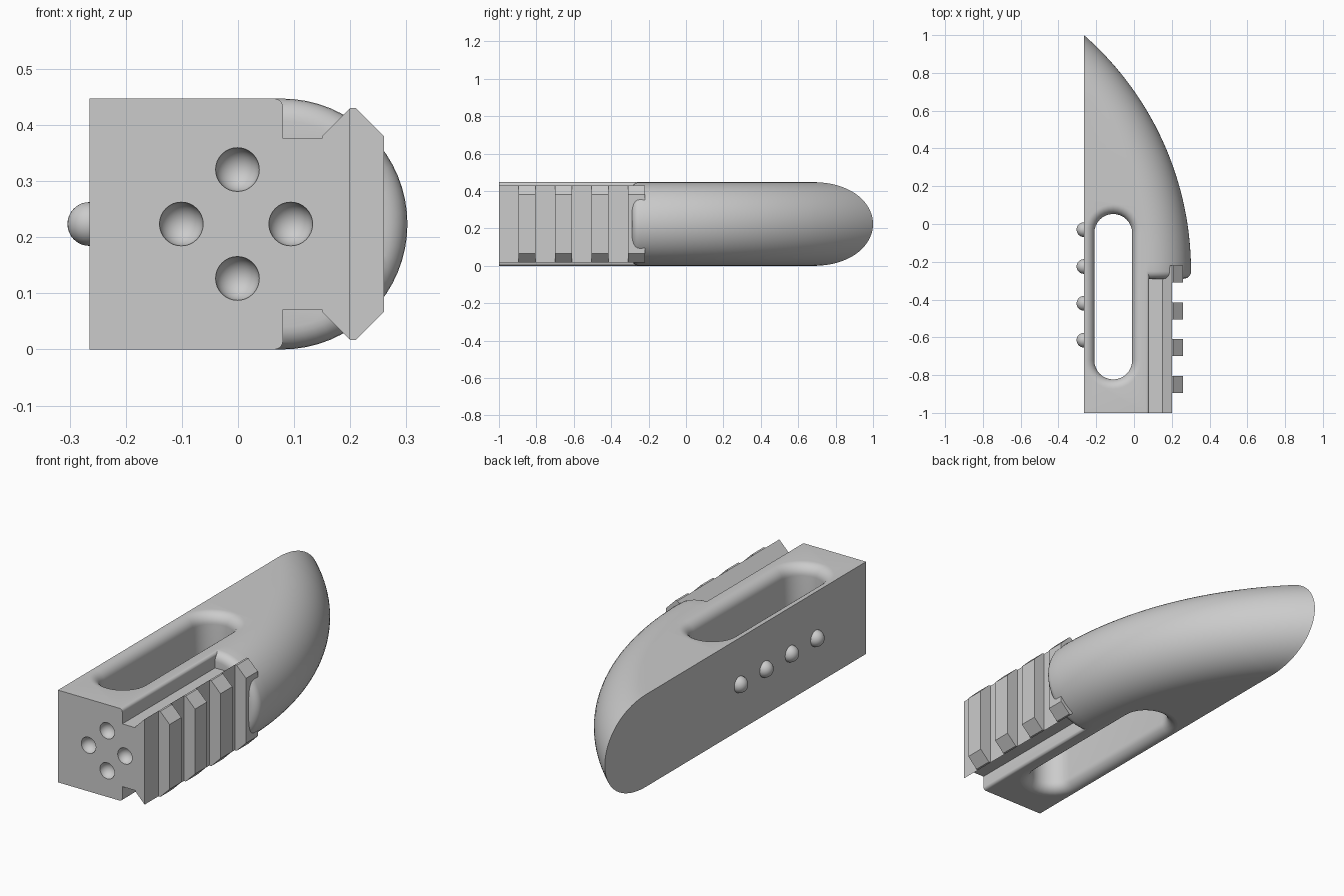
import bpy, bmesh
from math import sin, cos, pi, sqrt, hypot, acos
from mathutils import Matrix

if "Cube" in bpy.data.objects:
    bpy.data.objects.remove(bpy.data.objects["Cube"])

grey = bpy.data.materials.new("plain grey")
grey.use_nodes = True
GREY = (0.6, 0.6, 0.6, 1)
grey.diffuse_color = GREY
grey.node_tree.nodes["Principled BSDF"].inputs["Base Color"].default_value = GREY

LEFT = -0.265           # flat side
R = 0.2235              # half height and rounding radius
MID = R
BACK, TIP = -0.25, 1.0  # where the curved nose starts and ends
FILLET = 0.04
OUTER = 0.302
ARC = ((OUTER - LEFT) ** 2 + (TIP - BACK) ** 2) / (2 * (OUTER - LEFT))
CX = OUTER - ARC        # centre of the long arc


def finish(name, bm):
    bmesh.ops.recalc_face_normals(bm, faces=bm.faces)
    mesh = bpy.data.meshes.new(name)
    bm.to_mesh(mesh)
    bm.free()
    mesh.materials.append(grey)
    obj = bpy.data.objects.new(name, mesh)
    bpy.context.collection.objects.link(obj)
    return obj


def loft(name, rings):
    bm = bmesh.new()
    loops = [[bm.verts.new(p) for p in ring] for ring in rings]
    for a, b in zip(loops, loops[1:]):
        for i in range(len(a)):
            j = (i + 1) % len(a)
            bm.faces.new((a[i], a[j], b[j], b[i]))
    bm.faces.new(loops[0])
    bm.faces.new(loops[-1])
    bmesh.ops.remove_doubles(bm, verts=bm.verts, dist=1e-5)
    return finish(name, bm)


def prism(name, half, y0, y1):
    """Extrude along y an outline given by its upper half (x, height over middle)."""
    outline = half + [(x, -h) for x, h in reversed(half)]
    return loft(name, [[(x, y, MID + h) for x, h in outline] for y in (y0, y1)])


def ball(name, centre, radius):
    bm = bmesh.new()
    bmesh.ops.create_uvsphere(bm, u_segments=32, v_segments=16, radius=radius,
                              matrix=Matrix.Translation(centre))
    return finish(name, bm)


def activate(obj):
    bpy.ops.object.select_all(action="DESELECT")
    obj.select_set(True)
    bpy.context.view_layer.objects.active = obj


def combine(target, other, operation):
    activate(target)
    mod = target.modifiers.new("cut", "BOOLEAN")
    mod.operation, mod.solver, mod.object = operation, "EXACT", other
    bpy.ops.object.modifier_apply(modifier=mod.name)
    bpy.data.objects.remove(other)


def smooth(obj):
    activate(obj)
    bpy.ops.object.shade_smooth_by_angle(angle=0.5)


def nose_ring(y, inset=0.0, n=32):
    """D-shaped section of the curved nose, clipped by the flat side."""
    dy = max(0, y - BACK)
    r = R - inset
    reach = (hypot(LEFT - CX, dy) - (ARC - R)) / r
    top = acos(min(1, max(0, reach)))
    ring = [(LEFT, y, MID - r * sin(top))]
    for i in range(n + 1):
        t = top * (2 * i / n - 1)
        rho = ARC - R + r * cos(t)
        x = CX + sqrt(max(0, rho * rho - dy * dy))
        ring.append((max(x, LEFT), y, MID + r * sin(t)))
    return ring + [(LEFT, y, MID + r * sin(top))]


# Curved nose with a rounded rear edge
rings = []
for i in range(7):
    a = i / 6 * pi / 2
    rings.append(nose_ring(BACK - FILLET * cos(a), FILLET * (1 - sin(a))))
ys = [BACK + (TIP - BACK) * sin(i / 40 * pi / 2) for i in range(1, 41)]
ys.append(BACK + sqrt((ARC - R) ** 2 - (LEFT - CX) ** 2))
rings += [nose_ring(y) for y in sorted(ys)]
nose = loft("nose", rings)

# Block with dovetail rail base along its right edge
e = 0.015
corner = [(0.08 - e + e * sin(i / 5 * pi / 2), R - e + e * cos(i / 5 * pi / 2))
          for i in range(6)]
body = prism("body", [(LEFT, R)] + corner +
             [(0.08, 0.152), (0.15, 0.152), (0.15, 0.157), (0.2, 0.207)], -1, -0.23)
combine(body, nose, "UNION")

# Rail teeth
for i in range(4):
    y = -0.895 + 0.195 * i
    tooth = prism(f"rail_tooth_{i + 1}",
                  [(0.19, 0.197), (0.2, 0.207), (0.21, 0.207), (0.26, 0.157)], y, y + 0.09)
    combine(body, tooth, "UNION")

# Finger slot with rounded rims
def slot_ring(z, grow):
    pts = []
    for y, start in ((-0.047, 0), (-0.723, pi)):
        for i in range(17):
            a = start + pi * i / 16
            pts.append((-0.11 + (0.1 + grow) * cos(a), y + (0.1 + grow) * sin(a), z))
    return pts


rim = 0.05
levels = [(R - rim + rim * sin(i / 8 * pi / 2), rim * (1 - cos(i / 8 * pi / 2)))
          for i in range(9)] + [(R + 0.05, rim)]
levels = [(-h, g) for h, g in reversed(levels)] + levels
slot = loft("slot_cutter", [slot_ring(MID + h, g) for h, g in levels])
combine(body, slot, "DIFFERENCE")

# Round sockets in the front face
for x, h in ((0, 0.097), (0, -0.097), (-0.1, 0), (0.095, 0)):
    combine(body, ball("socket_cutter", (x - 0.001, -1, MID + h), 0.039), "DIFFERENCE")
smooth(body)

# Studs on the flat side
for i in range(4):
    smooth(ball(f"side_stud_{i + 1}", (LEFT, -0.03 - 0.195 * i, MID), 0.039))
